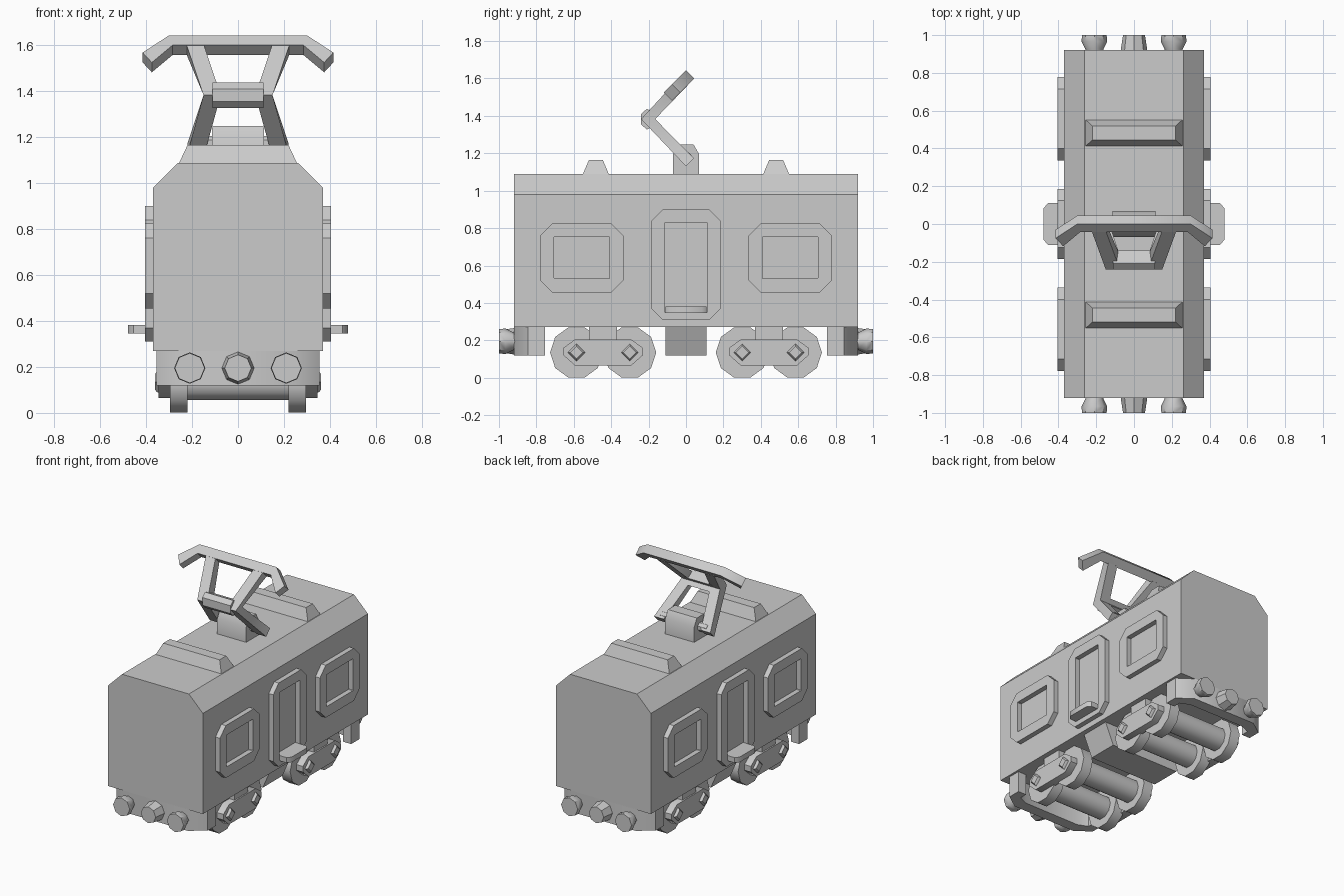
import bpy, bmesh
from math import sin, cos, pi, radians

if "Cube" in bpy.data.objects:
    bpy.data.objects.remove(bpy.data.objects["Cube"])


def loft(name, sections, closed=False):
    """Skin equal-length loops of points; cap the ends unless closed."""
    bm = bmesh.new()
    rows = [[bm.verts.new(p) for p in s] for s in sections]
    n = len(rows[0])
    pairs = list(zip(rows, rows[1:])) + ([(rows[-1], rows[0])] if closed else [])
    for a, b in pairs:
        for i in range(n):
            j = (i + 1) % n
            bm.faces.new((a[i], a[j], b[j], b[i]))
    if not closed:
        bm.faces.new(rows[0])
        bm.faces.new(rows[-1])
    bmesh.ops.recalc_face_normals(bm, faces=bm.faces[:])
    me = bpy.data.meshes.new(name)
    bm.to_mesh(me)
    bm.free()
    for p in me.polygons:
        p.use_smooth = True
    me.set_sharp_from_angle(angle=radians(44))
    ob = bpy.data.objects.new(name, me)
    bpy.context.collection.objects.link(ob)
    return ob


def along_x(pts, x):
    return [(x, y, z) for y, z in pts]


def along_y(pts, y):
    return [(x, y, z) for x, z in pts]


def along_z(pts, z):
    return [(x, y, z) for x, y in pts]


def ngon(n, r, cu, cv, rot=0.0):
    return [(cu + r * cos(rot + 2 * pi * i / n), cv + r * sin(rot + 2 * pi * i / n)) for i in range(n)]


def rect(u0, u1, v0, v1):
    return [(u0, v0), (u1, v0), (u1, v1), (u0, v1)]


def cut_rect(u0, u1, v0, v1, c):
    return [(u0 + c, v0), (u1 - c, v0), (u1, v0 + c), (u1, v1 - c),
            (u1 - c, v1), (u0 + c, v1), (u0, v1 - c), (u0, v0 + c)]


def frame(name, s, outer, inner):
    loft(name, [along_x(outer, s * .36), along_x(outer, s * .405),
                along_x(inner, s * .405), along_x(inner, s * .36)], closed=True)


# Body shell with chamfered roof
body = [(-.37, .27), (.37, .27), (.37, .98), (.262, 1.088), (-.262, 1.088), (-.37, .98)]
body = [(x * (.996 if z > 1 else 1), z) for x, z in body]
loft("body", [along_y(body, -.92), along_y(body, .92)])

# Belly box under the floor
belly = [(-.34, .28), (.34, .28), (.27, .12), (-.27, .12)]
loft("belly_box", [along_y(belly, -.11), along_y(belly, .11)])

for e in (-1, 1):
    # Roof vents
    loft("roof_vent", [along_z(rect(-.26, .26, e * .482 - .073, e * .482 + .073), 1.08),
                       along_z(rect(-.22, .22, e * .482 - .037, e * .482 + .037), 1.165)])
    # Wrap-around end beam
    beam = [(.355, .755), (.355, .845), (.25, .92), (-.25, .92), (-.355, .845), (-.355, .755),
            (-.29, .755), (-.29, .81), (-.22, .84), (.22, .84), (.29, .81), (.29, .755)]
    beam = [(x, e * y) for x, y in beam]
    loft("end_beam", [along_z(beam, .12), along_z(beam, .275)])
    # Buffers and coupler
    for x in (-.21, .21):
        loft("buffer", [along_y(ngon(8, r, x, .195), e * y)
                        for r, y in ((.045, .9), (.048, .925), (.068, .965), (.065, 1))])
    loft("coupler", [along_y(ngon(8, .072, 0, .195), e * .91),
                     along_y(ngon(8, .058, 0, .195), e * 1)])

    # Bogies: axles, wheels, side plates, hub caps
    yc = e * .443
    for d in (-.1425, .1425):
        y = yc + d
        drum = ngon(10, .082, y, .135)
        loft("axle_drum", [along_x(drum, -.23), along_x(drum, .23)])
        for s in (-1, 1):
            wheel = ngon(10, .141, y, .135)
            loft("wheel", [along_x(wheel, s * .22), along_x(wheel, s * .295)])
            loft("hub_cap", [along_x(ngon(4, .048, y, .135), s * .335),
                             along_x(ngon(4, .045, y, .135), s * .352),
                             along_x(ngon(4, .034, y, .135), s * .362)])
    for s in (-1, 1):
        plate = [(yc - .15, .065), (yc + .15, .065), (yc + .212, .12), (yc + .212, .16),
                 (yc + .15, .205), (yc - .15, .205), (yc - .212, .16), (yc - .212, .12)]
        loft("bogie_plate", [along_x(plate, s * .28), along_x(plate, s * .345)])
        mount = rect(yc - .075, yc + .075, .19, .28)
        loft("bogie_mount", [along_x(mount, s * .24), along_x(mount, s * .335)])

for s in (-1, 1):
    # Window and door frames
    for yc in (-.557, .557):
        frame("window_frame", s, cut_rect(yc - .222, yc + .222, .455, .825, .065),
              cut_rect(yc - .148, yc + .148, .53, .755, .003))
    frame("door_frame", s, cut_rect(-.185, .185, .31, .9, .06),
          cut_rect(-.115, .115, .35, .83, .003))
    # Door step
    step = [(s * .36, -.11), (s * .455, -.11), (s * .478, -.085),
            (s * .478, .085), (s * .455, .11), (s * .36, .11)]
    loft("door_step", [along_z(step, .345), along_z(step, .382)])

    # Folding collector arm (bottom, knee, top)
    leg = []
    for x0, x1, (yo, zo), (yi, zi) in ((.145, .22, (0, 1.13), (.043, 1.173)),
                                      (.075, .15, (-.24, 1.383), (-.165, 1.383)),
                                      (.15, .225, (-.035, 1.605), (.008, 1.562))):
        leg.append([(s * x0, yo, zo), (s * x1, yo, zo), (s * x1, yi, zi), (s * x0, yi, zi)])
    loft("collector_leg", leg)

# Knee crossbar
knee = [(-.24, 1.355), (-.24, 1.41), (-.21, 1.437), (-.14, 1.408),
        (-.165, 1.383), (-.14, 1.358), (-.21, 1.327)]
loft("collector_crossbar", [along_x(knee, -.11), along_x(knee, .11)])

# Contact bow with drooping ends
bow = []
for x_top, x_low, drop in ((-.415, -.375, .075), (-.3, -.285, 0), (.3, .285, 0), (.415, .375, .075)):
    bow.append([(x_top, -drop, 1.643 - drop), (x_top, .045 - drop, 1.6 - drop),
                (x_low, -drop, 1.557 - drop), (x_low, -.043 - drop, 1.6 - drop)])
loft("contact_bow", bow)

# Collector base and pivot
base = [(-.07, 1.08), (.07, 1.08), (.07, 1.195), (.04, 1.248), (-.04, 1.248), (-.07, 1.195)]
loft("collector_base", [along_x(base, -.113), along_x(base, .113)])
pivot = ngon(8, .033, 0, 1.175, pi / 8)
loft("collector_pivot", [along_x(pivot, -.18), along_x(pivot, .18)])
